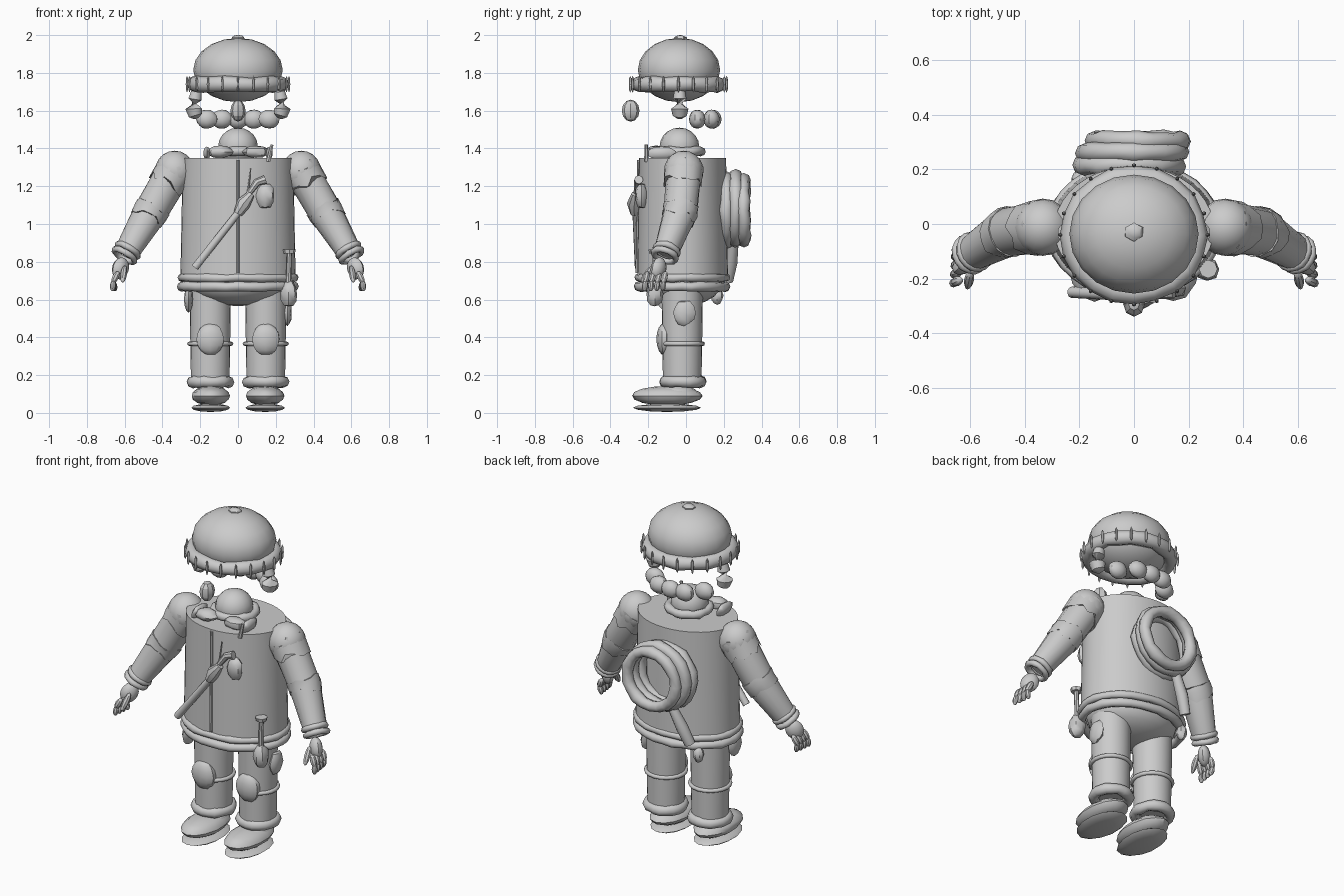
import bpy, bmesh, math, random
from mathutils import Vector, Matrix

random.seed(4)
if "Cube" in bpy.data.objects:
    bpy.data.objects.remove(bpy.data.objects["Cube"])

grey = bpy.data.materials.new("plain grey")
grey.use_nodes = True
grey.diffuse_color = (0.6, 0.6, 0.6, 1)
grey.node_tree.nodes["Principled BSDF"].inputs["Base Color"].default_value = (0.6, 0.6, 0.6, 1)


def finish(name, bm, angle=40):
    me = bpy.data.meshes.new(name)
    bmesh.ops.recalc_face_normals(bm, faces=bm.faces)
    bm.to_mesh(me)
    bm.free()
    me.materials.append(grey)
    ob = bpy.data.objects.new(name, me)
    bpy.context.collection.objects.link(ob)
    bpy.ops.object.select_all(action='DESELECT')
    ob.select_set(True)
    bpy.context.view_layer.objects.active = ob
    bpy.ops.object.shade_smooth_by_angle(angle=math.radians(angle))
    return ob


def ball(name, c, r, seg=16, rings=10, axis=None, jitter=0.0, angle=40):
    """Ellipsoid whose local z can be turned along an axis."""
    bm = bmesh.new()
    bmesh.ops.create_uvsphere(bm, u_segments=seg, v_segments=rings, radius=1)
    for v in bm.verts:
        v.co *= 1 + random.uniform(-jitter, jitter)
    rot = Vector(axis).to_track_quat('Z', 'Y').to_matrix().to_4x4() if axis else Matrix()
    bm.transform(Matrix.Translation(c) @ rot @ Matrix.Diagonal((*r, 1)))
    return finish(name, bm, angle)


def tube(name, pts, radii, seg=16, zigzag=0.0):
    """Capped tube through points; zigzag makes torn cloth rims."""
    bm = bmesh.new()
    pts = [Vector(p) for p in pts]
    loops = []
    for i, p in enumerate(pts):
        d = (pts[min(i + 1, len(pts) - 1)] - pts[max(i - 1, 0)]).normalized()
        q = d.to_track_quat('Z', 'Y')
        end = -1 if i == 0 else (1 if i == len(pts) - 1 else 0)
        ring = []
        for k in range(seg):
            a = 2 * math.pi * k / seg
            z = end * zigzag * random.uniform(-1, 1)
            ring.append(bm.verts.new(p + q @ Vector((math.cos(a) * radii[i], math.sin(a) * radii[i], z))))
        loops.append(ring)
    for a, b in zip(loops, loops[1:]):
        for k in range(seg):
            bm.faces.new((a[k], a[(k + 1) % seg], b[(k + 1) % seg], b[k]))
    bm.faces.new(loops[0])
    bm.faces.new(loops[-1])
    return finish(name, bm)


def ring(name, c, rx, ry, minor, axis=(0, 0, 1), seg=24, sides=8, jitter=0.0, tall=1.0):
    """Elliptical padded hoop facing along an axis."""
    bm = bmesh.new()
    rot = Vector(axis).to_track_quat('Z', 'Y')
    grid = []
    for i in range(seg):
        a = 2 * math.pi * i / seg
        m = minor * (1 + random.uniform(-jitter, jitter))
        dz = minor * random.uniform(-jitter, jitter)
        grid.append([bm.verts.new(Vector(c) + rot @ Vector((
            math.cos(a) * (rx + m * math.cos(b)), math.sin(a) * (ry + m * math.cos(b)),
            tall * m * math.sin(b) + dz)))
            for b in (2 * math.pi * k / sides for k in range(sides))])
    for i in range(seg):
        p, q = grid[i], grid[(i + 1) % seg]
        for k in range(sides):
            bm.faces.new((p[k], q[k], q[(k + 1) % sides], p[(k + 1) % sides]))
    return finish(name, bm, 50)


# Hat: dome, padded brim, stitches and top button
ball("hat_dome", (0, -0.037, 1.815), (0.237, 0.218, 0.17), 20, 10)
ring("hat_brim", (0, -0.04, 1.74), 0.23, 0.215, 0.04, seg=20, jitter=0.1)
ball("hat_button", (0, -0.03, 1.982), (0.04, 0.035, 0.018), 6, 5, jitter=0.1)
for i in range(20):
    a = 2 * math.pi * i / 20
    p = Vector((math.cos(a) * 0.27, -0.04 + math.sin(a) * 0.255, 1.74))
    ball("brim_stitch", p, (0.008, 0.008, 0.045), 6, 4)

# Floating face parts: nose, ear flaps and hair curls
ball("nose", (0, -0.293, 1.6), (0.04, 0.047, 0.058), 8, 6, angle=25)
for s, side in ((1, "left"), (-1, "right")):
    tube(side + "_ear_flap", [(s * x, -0.033, z) for x, z in
         ((0.22, 1.7), (0.228, 1.66), (0.235, 1.61), (0.225, 1.575), (0.22, 1.558))],
         [0.03, 0.036, 0.046, 0.038, 0.012], 10)
for x, y in ((-0.165, 0.06), (-0.085, 0.135), (0, 0.145), (0.085, 0.135), (0.165, 0.06)):
    ball("hair_curl", (x, y, 1.555), (0.058, 0.043, 0.05), 10, 8, jitter=0.03)

# Neck, collar roll and lapels
ball("neck", (0, -0.035, 1.41), (0.105, 0.105, 0.1), 16, 10)
ring("collar_roll", (0, -0.03, 1.385), 0.115, 0.11, 0.024, jitter=0.15)
for s in (1, -1):
    ball("collar_flap", (s * 0.095, -0.16, 1.382), (0.07, 0.05, 0.033), 8, 6, jitter=0.08)
    ball("collar_tip", (s * 0.165, -0.13, 1.375), (0.022, 0.08, 0.035), 6, 5)
tube("collar_pin", [(0.16, -0.21, 1.33), (0.18, -0.21, 1.42)], [0.012, 0.009], 6)

# Coat body: oval barrel
bm = bmesh.new()
bmesh.ops.create_cone(bm, cap_ends=True, segments=40, radius1=1, radius2=0.96, depth=1)
bm.transform(Matrix.Translation((0, -0.018, 1.035)) @ Matrix.Diagonal((0.305, 0.24, 0.63, 1)))
finish("coat_body", bm)
tube("coat_zipper", [(0, -0.258, 0.74), (0, -0.25, 1.34)], [0.009, 0.009], 8)
ring("coat_hem_upper", (0, -0.02, 0.715), 0.3, 0.232, 0.022, seg=32, jitter=0.12)
ring("coat_hem_lower", (0, -0.02, 0.668), 0.297, 0.23, 0.025, seg=32, jitter=0.12)
ball("seat", (0, -0.02, 0.69), (0.27, 0.21, 0.125), 20, 10)

# Arms, legs and boots on both sides
for s, side in ((1, "left"), (-1, "right")):
    def P(x, y, z):
        return Vector((s * x, y, z))
    shoulder, elbow, wrist = P(0.335, -0.012, 1.28), P(0.465, -0.03, 1.06), P(0.59, -0.105, 0.85)
    ball(side + "_shoulder", shoulder, (0.105, 0.105, 0.108), 16, 10)
    tube(side + "_sleeve", [shoulder, elbow, wrist], [0.095, 0.09, 0.066], 16)
    up, low = elbow - shoulder, wrist - elbow
    tube(side + "_shoulder_patch", [shoulder - up * 0.05, shoulder + up * 0.32], [0.104, 0.101], 14, 0.025)
    tube(side + "_elbow_patch", [elbow - up * 0.12, elbow, elbow + low * 0.16], [0.095, 0.094, 0.09], 14, 0.02)
    for t in (0.95, 1.08):
        ring(side + "_sleeve_cuff", elbow + low * t, 0.06, 0.06, 0.017, low, 16, 8, 0.1)
    # Hand: palm, four fingers of two joints and a thumb
    palm = P(0.622, -0.145, 0.765)
    ball(side + "_palm", palm, (0.035, 0.05, 0.06), 10, 8, P(0.3, -0.25, -0.9))
    for k in range(4):
        y = -0.215 + k * 0.032
        a, b, c = P(0.638, y + 0.01, 0.74), P(0.66, y, 0.695), P(0.664 - 0.005 * k, y - 0.004, 0.652)
        ball(side + "_finger", (a + b) / 2, (0.018, 0.018, 0.036), 8, 6, b - a)
        ball(side + "_fingertip", (b + c) / 2, (0.016, 0.016, 0.03), 8, 6, c - b)
    ball(side + "_thumb", P(0.605, -0.205, 0.735), (0.018, 0.018, 0.055), 8, 6, P(0.1, -0.5, -0.7))

    lx = s * 0.147
    tube(side + "_leg", [(lx, -0.02, 0.16), (lx, -0.02, 0.4), (lx, -0.02, 0.7)], [0.102, 0.106, 0.11], 24)
    ring(side + "_leg_cuff", (lx, -0.018, 0.165), 0.095, 0.095, 0.031, seg=20, jitter=0.1)
    ring(side + "_knee_strap", (lx, -0.02, 0.366), 0.11, 0.108, 0.012, seg=20)
    ball(side + "_knee_pad", (lx, -0.115, 0.39), (0.076, 0.042, 0.085), 10, 8, jitter=0.02)
    ball(side + "_boot", (lx * 0.98, -0.1, 0.09), (0.104, 0.186, 0.052), 14, 8, jitter=0.02)
    ball(side + "_boot_instep", (lx * 0.98, -0.06, 0.108), (0.085, 0.12, 0.04), 12, 8)
    ball(side + "_boot_sole", (lx * 0.98, -0.1, 0.027), (0.106, 0.178, 0.022), 14, 6, jitter=0.02)
    ball(side + "_hip_pouch", (s * 0.262, -0.01 - 0.08 * (s < 0), 0.53 + 0.07 * (s < 0)),
         (0.024, 0.06, 0.066), 8, 6, jitter=0.08)

# Coiled rope on the back with a hanging end
for x, y, z, r in ((-0.018, 0.215, 1.075, 0.172), (-0.005, 0.262, 1.08, 0.174), (0.015, 0.306, 1.07, 0.162)):
    ring("rope_coil", (x, y, z), r, r, 0.034, (0, 1, 0), 20, 8, 0.12)
tube("rope_end", [(-0.08, 0.255, 0.92), (-0.14, 0.24, 0.8), (-0.18, 0.22, 0.7)], [0.025, 0.034, 0.03], 10)
ball("rope_knot", (-0.2, 0.165, 0.62), (0.03, 0.032, 0.045), 8, 6, jitter=0.08)

# Chest tool: diagonal torch, grip, clip and pouch
tube("torch", [(-0.228, -0.25, 0.77), (0.005, -0.265, 1.065)], [0.021, 0.019], 10)
tube("torch_grip", [(0, -0.27, 1.055), (0.03, -0.275, 1.11), (0.07, -0.27, 1.16)], [0.025, 0.038, 0.02], 8)
tube("torch_clip", [(0.05, -0.265, 1.15), (0.1, -0.255, 1.22), (0.145, -0.25, 1.235)], [0.013, 0.02, 0.024], 8)
tube("chest_wire", [(0.05, -0.255, 1.15), (0.068, -0.25, 1.295)], [0.006, 0.003], 6)
ball("chest_pouch", (0.145, -0.235, 1.15), (0.05, 0.035, 0.068), 8, 6, jitter=0.1)

# Hammer in its belt pouch
tube("hammer_handle", [(0.265, -0.165, 0.62), (0.272, -0.165, 0.85)], [0.015, 0.013], 8)
tube("hammer_head", [(0.272, -0.165, 0.845), (0.272, -0.165, 0.865)], [0.03, 0.034], 8)
ball("hammer_pouch", (0.268, -0.165, 0.63), (0.046, 0.045, 0.07), 8, 6, jitter=0.08)
